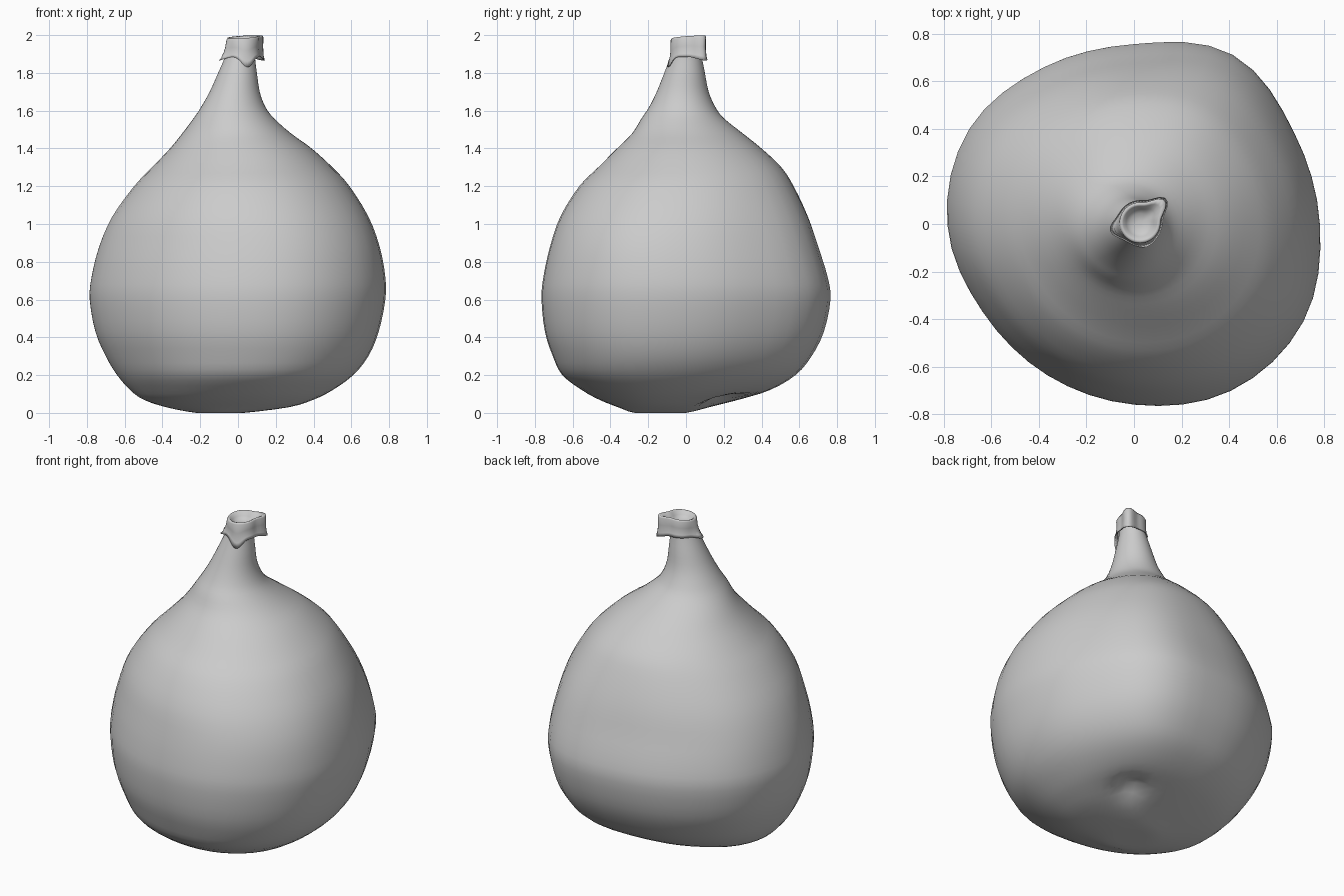
import bpy
import bmesh
from math import sin, cos, tau, exp, radians, floor, pi

default = bpy.data.objects.get("Cube")
if default:
    bpy.data.objects.remove(default, do_unlink=True)

skin = bpy.data.materials.new("plain_grey")
skin.use_nodes = True
GREY = (0.6, 0.6, 0.6, 1)
skin.diffuse_color = GREY
skin.node_tree.nodes["Principled BSDF"].inputs["Base Color"].default_value = GREY


def spline(a, b, c, d, t):
    """Catmull-Rom interpolation between b and c."""
    return b + t / 2 * (c - a + t * (2 * a - 5 * b + 4 * c - d + t * (3 * (b - c) + d - a)))


def loft(name, rings, cap_start=False, cap_end=False):
    """Bridge equal-length closed rings into a smooth object."""
    bm = bmesh.new()
    loops = [[bm.verts.new(p) for p in ring] for ring in rings]
    count = len(loops[0])
    for low, high in zip(loops, loops[1:]):
        for i in range(count):
            j = (i + 1) % count
            bm.faces.new((low[i], low[j], high[j], high[i]))
    if cap_start:
        bm.faces.new(loops[0][::-1])
    if cap_end:
        bm.faces.new(loops[-1])
    bmesh.ops.recalc_face_normals(bm, faces=bm.faces)
    mesh = bpy.data.meshes.new(name)
    bm.to_mesh(mesh)
    bm.free()
    mesh.materials.append(skin)
    mesh.shade_smooth()
    obj = bpy.data.objects.new(name, mesh)
    bpy.context.collection.objects.link(obj)
    return obj


# Fruit body: height, then the x and y extents at that height
PROFILE = [
    (0, -.1, -.08, -.14, -.12),
    (0, -.22, .03, -.27, .0),
    (.03, -.38, .27, -.36, .13),
    (.07, -.5, .4, -.46, .29),
    (.12, -.57, .5, -.55, .445),
    (.2, -.64, .61, -.655, .58),
    (.3, -.7, .69, -.705, .665),
    (.43, -.755, .745, -.747, .73),
    (.6, -.785, .78, -.765, .765),
    (.72, -.775, .78, -.755, .75),
    (.88, -.735, .75, -.72, .7),
    (1.04, -.665, .69, -.665, .645),
    (1.2, -.55, .59, -.565, .57),
    (1.3, -.455, .5, -.465, .505),
    (1.4, -.36, .39, -.365, .4),
    (1.48, -.295, .28, -.285, .3),
    (1.56, -.235, .19, -.235, .2),
    (1.62, -.195, .145, -.195, .155),
    (1.7, -.15, .115, -.155, .12),
    (1.8, -.105, .1, -.115, .1),
    (1.88, -.07, .09, -.085, .085),
    (1.93, -.05, .09, -.07, .08),
]
# Plan outline: radius every thirty degrees
OUTLINE = [.775, .77, .82, .755, .76, .8, .785, .735, .73, .755, .805, .815]
SEGMENTS, STEPS = 48, 3


def outline_radius(angle):
    n = len(OUTLINE)
    u = angle / tau * n
    i = floor(u)
    return spline(*(OUTLINE[(i + k) % n] for k in (-1, 0, 1, 2)), u - i)


def body_ring(row):
    z, x0, x1, y0, y1 = row
    lumpy = min(1, max(0, (1.6 - z) / .7))
    flat = []
    for s in range(SEGMENTS):
        a = tau * s / SEGMENTS
        r = lumpy * outline_radius(a) + (1 - lumpy) * .78
        flat.append((r * cos(a), r * sin(a)))
    xs, ys = zip(*flat)
    ring = []
    for x, y in flat:
        px = x0 + (x1 - x0) * (x - min(xs)) / (max(xs) - min(xs))
        py = y0 + (y1 - y0) * (y - min(ys)) / (max(ys) - min(ys))
        pz = max(0, z)
        # Blossom-end dimple in the tilted base
        if z < .4:
            d2 = (px - .2) ** 2 + (py - .2) ** 2
            pz += .05 * exp(-d2 / .005) + .015 * exp(-d2 / .03)
        ring.append((px, py, pz))
    return ring


rows = []
last = len(PROFILE) - 1
for i in range(last):
    near = [PROFILE[min(last, max(0, i + k))] for k in (-1, 0, 1, 2)]
    for s in range(STEPS):
        rows.append([spline(*vals, s / STEPS) for vals in zip(*near)])
rows.append(PROFILE[-1])
loft("fruit_body", [body_ring(r) for r in rows], cap_start=True, cap_end=True)


# Stem collar: a shallow cup whose rim folds down into uneven flaps
def bump(angle, centre, width):
    d = (angle - radians(centre) + pi) % tau - pi
    return exp(-(d / radians(width)) ** 2)


COLLAR = [(.01, 1.945), (.04, 1.948), (.058, 1.965), (.07, 1.985), (.08, 1.99),
          (.086, 1.98), (.084, 1.94), (.088, 1.9), (.095, 1.885), (.086, 1.888), (.075, 1.92)]
collar_rings = []
for k, (radius, height) in enumerate(COLLAR):
    ring = []
    for s in range(SEGMENTS):
        a = tau * s / SEGMENTS
        left, front, curl = bump(a, 195, 22), bump(a, 285, 24), bump(a, 42, 20)
        rim = max(0, min(1, (k - 1) / 3))
        hem = max(0, min(1, (k - 5) / 3))
        r = radius + .035 * left * hem + .01 * front * hem + .055 * curl * rim
        z = height - hem * (.02 * left + .055 * front + .02 * curl)
        z += rim * (1 - hem) * .008 * sin(a + .6)
        ring.append((.025 + r * cos(a), .005 + r * sin(a), min(2, z)))
    collar_rings.append(ring)
loft("stem_collar", collar_rings, cap_start=True)
